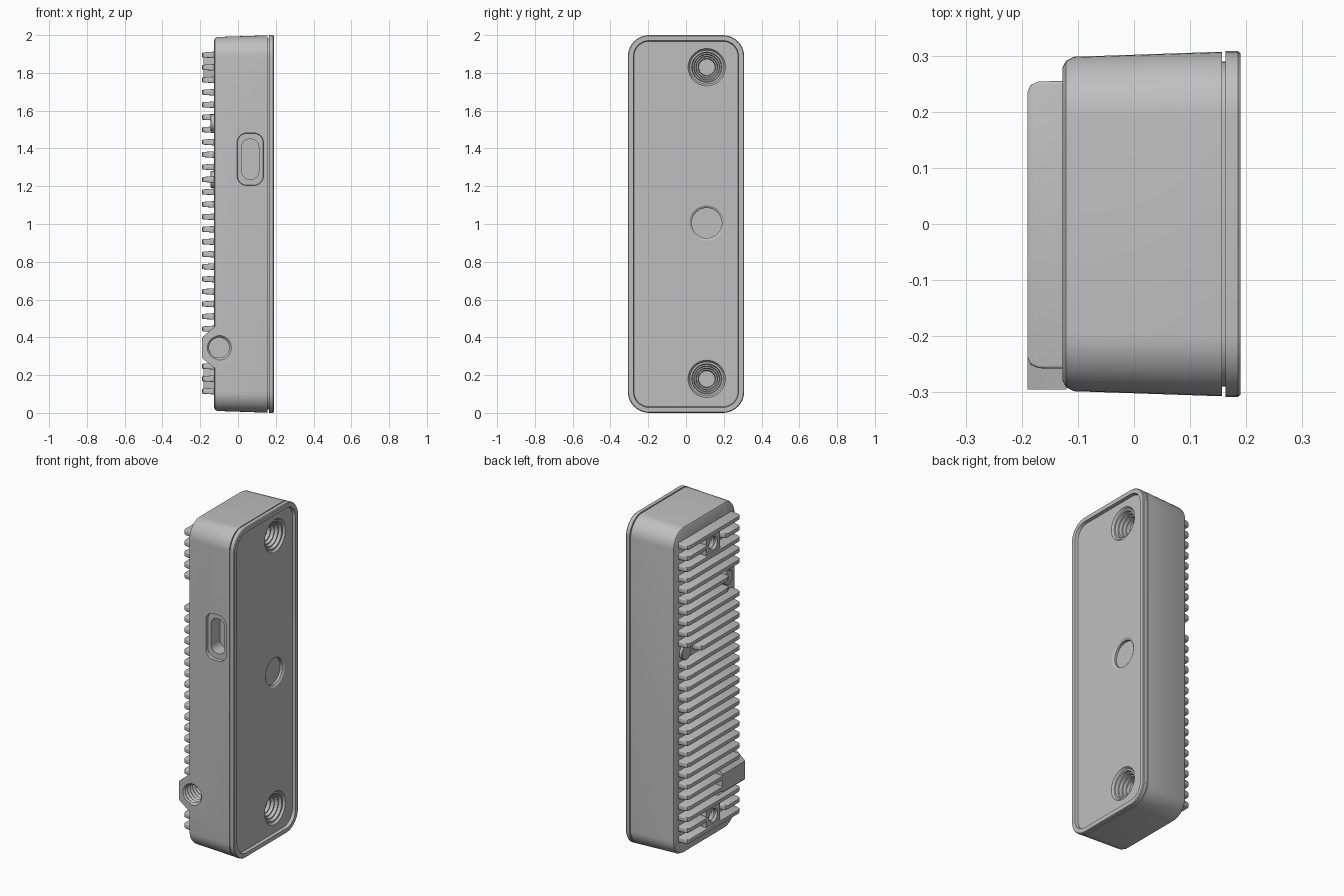
import bpy, bmesh, math
from mathutils import Matrix, Vector

default = bpy.data.objects.get("Cube")
if default:
    bpy.data.objects.remove(default, do_unlink=True)

grey = bpy.data.materials.new("neutral_grey")
grey.use_nodes = True
grey.diffuse_color = (0.52, 0.52, 0.52, 1)
grey.node_tree.nodes["Principled BSDF"].inputs["Base Color"].default_value = (0.52, 0.52, 0.52, 1)


def make_object(name, bm, matrix=Matrix()):
    bmesh.ops.recalc_face_normals(bm, faces=bm.faces)
    bm.transform(matrix)
    mesh = bpy.data.meshes.new(name)
    bm.to_mesh(mesh)
    bm.free()
    mesh.materials.append(grey)
    obj = bpy.data.objects.new(name, mesh)
    bpy.context.collection.objects.link(obj)
    return obj


def skin(name, rings, matrix):
    """Join equal-length rings of points into a closed solid."""
    bm = bmesh.new()
    loops = [[bm.verts.new(p) for p in ring] for ring in rings]
    n = len(loops[0])
    for a, b in zip(loops, loops[1:]):
        for i in range(n):
            j = (i + 1) % n
            bm.faces.new((a[i], a[j], b[j], b[i]))
    bm.faces.new(loops[0])
    bm.faces.new(loops[-1])
    return make_object(name, bm, matrix)


def loft(name, sections, matrix=Matrix(), steps=8):
    """Rounded rectangles (x, half y, half z, corner radius) along x."""
    rings = []
    for x, hy, hz, r in sections:
        ring = []
        for k, (sy, sz) in enumerate(((1, 1), (-1, 1), (-1, -1), (1, -1))):
            for s in range(steps + 1):
                a = (k + s / steps) * math.pi / 2
                ring.append((x, sy * (hy - r) + r * math.cos(a), sz * (hz - r) + r * math.sin(a)))
        rings.append(ring)
    return skin(name, rings, matrix)


def lathe(name, profile, matrix, sides=40):
    """Circles (x, radius) along x."""
    turn = [2 * math.pi * i / sides for i in range(sides)]
    return skin(name, [[(x, r * math.cos(a), r * math.sin(a)) for a in turn] for x, r in profile], matrix)


def cut(obj, cutters):
    for c in cutters:
        mod = obj.modifiers.new("cut", "BOOLEAN")
        mod.operation, mod.solver, mod.object = "DIFFERENCE", "EXACT", c
    graph = bpy.context.evaluated_depsgraph_get()
    mesh = bpy.data.meshes.new_from_object(obj.evaluated_get(graph))
    obj.modifiers.clear()
    obj.data = mesh


def at(x, y, z):
    return Matrix.Translation((x, y, z))


to_front = Matrix.Rotation(-math.pi / 2, 4, "Z")
to_side = Matrix.Rotation(math.pi, 4, "Z")
MID, FACE, BACK = 1.0, 0.172, -0.127

# Tapered housing with shadow groove, rim and recessed face
body = loft("housing", [
    (BACK, 0.280, 0.973, 0.085), (-0.121, 0.291, 0.984, 0.096), (-0.107, 0.298, 0.990, 0.103),
    (0.157, 0.307, 0.999, 0.112), (0.157, 0.290, 0.982, 0.095), (0.163, 0.290, 0.982, 0.095),
    (0.163, 0.308, 1.0, 0.113), (0.185, 0.308, 1.0, 0.113), (0.190, 0.304, 0.996, 0.109),
    (0.190, 0.279, 0.971, 0.084), (FACE, 0.275, 0.967, 0.08)], at(0, 0, MID), 10)

# Stepped lens wells and the middle window
cutters = []
for z in (0.18, 1.83):
    steps = [(0.05, 0.099), (0, 0.099), (-0.012, 0.09)]
    for k in range(4):
        r = 0.08 - 0.011 * k
        steps += [(-0.012 - 0.018 * k, r), (-0.03 - 0.018 * k, r - 0.004)]
    cutters.append(lathe("lens_cutter", steps, at(FACE, 0.11, z)))
cutters.append(lathe("window_cutter", [(0.05, 0.093), (0, 0.093), (-0.008, 0.08), (-0.022, 0.08)],
                     at(FACE, 0.11, 1.005)))

# Cable port with a stepped opening
cutters.append(loft("port_cutter", [
    (0.20, 0.045, 0.106, 0.04), (0.285, 0.045, 0.106, 0.04),
    (0.285, 0.068, 0.137, 0.05), (0.35, 0.075, 0.144, 0.055)], at(0.065, 0, 1.343) @ to_front))


def threaded(name, r, start, depth, matrix):
    profile, pitch = [(start + 0.05, r), (start, r)], 0.024
    for k in range(int(depth / pitch)):
        x = start - pitch * k
        profile += [(x - pitch * 0.5, r * 0.82), (x - pitch, r * 0.96)]
    return lathe(name, profile, matrix, 32)


# Threaded mount on the front edge
mount_hole = threaded("mount_cutter", 0.065, 0.298, 0.19, at(-0.1, 0, 0.345) @ to_front)
cutters.append(mount_hole)
outline = [(-0.12, 0.46), (-0.185, 0.405), (-0.19, 0.398), (-0.19, 0.292), (-0.185, 0.285), (-0.12, 0.235)]
boss = skin("mount_boss", [[(x, y, z) for x, z in outline] for y in (-0.295, -0.08)], Matrix())
cut(boss, [mount_hole])

# Square screw pads at both ends of the heat sink
parts = [body, boss]
for z, end in ((1.83, "upper"), (0.18, "lower")):
    pad = loft(end + "_screw_pad", [(-0.183, 0.066, 0.074, 0.01), (-0.115, 0.07, 0.076, 0.01)], at(0, 0, z), 3)
    hole = threaded("screw_cutter", 0.04, 0.183, 0.1, at(0, 0, z) @ to_side)
    cutters.append(hole)
    cut(pad, [hole])
    parts.append(pad)

cut(body, cutters)
for c in cutters:
    bpy.data.objects.remove(c, do_unlink=True)

# Cooling fins, interrupted around pads, boss and pins
LOW, HIGH = -0.258, 0.255
gaps = {1: [(LOW, -0.11), (0.06, HIGH)], 26: [(LOW, -0.11), (0.06, HIGH)],
        5: [(-0.15, HIGH)], 6: [(-0.15, HIGH)], 10: [(LOW, 0.12)],
        23: [(-0.1, HIGH)], 24: [(-0.1, HIGH)]}
for i in range(28):
    z = 1.895 - i * 1.78 / 27
    for lo, hi in gaps.get(i, [(LOW, HIGH)]):
        h = (hi - lo) / 2
        parts.append(loft("cooling_fin", [
            (-0.190, h - 0.02, 0.011, 0.004), (-0.184, h - 0.007, 0.0135, 0.005),
            (-0.170, h - 0.001, 0.0145, 0.005), (-0.120, h, 0.018, 0.006)],
            at(0, (lo + hi) / 2, z), 3))

# Low round pins in the fin gaps
for y, z in ((-0.2, 1.535), (0.2, 1.235)):
    parts.append(lathe("locating_pin", [(-0.145, 0.042), (-0.142, 0.045), (-0.12, 0.045)], at(0, y, z), 32))

# Smooth shading with crisp edges
bpy.ops.object.select_all(action="DESELECT")
for p in parts:
    p.select_set(True)
bpy.context.view_layer.objects.active = body
bpy.ops.object.shade_smooth_by_angle(angle=math.radians(30))
